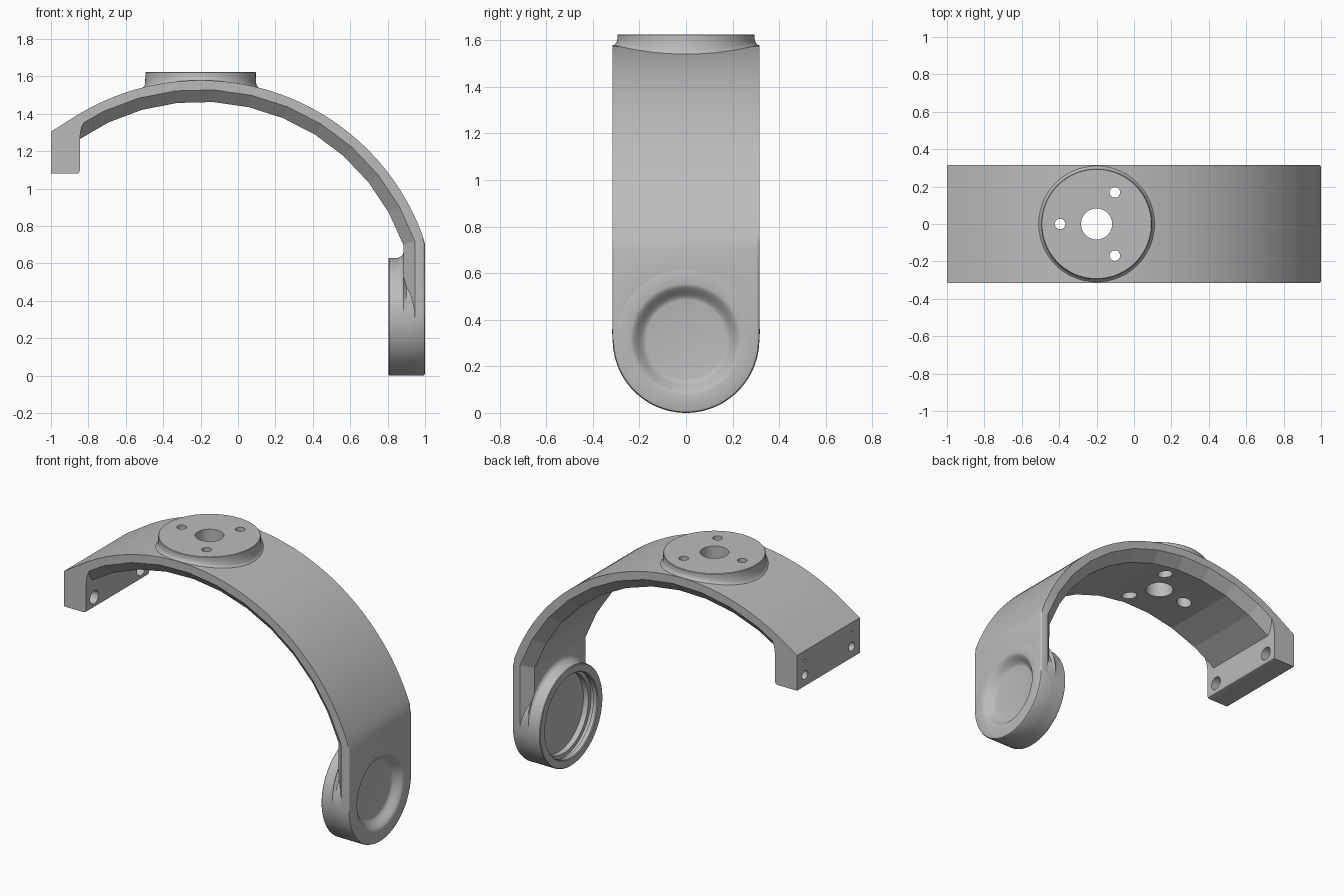
import bpy, bmesh, math
from math import sin, cos, pi, radians, sqrt
from mathutils import Matrix, Vector

cube = bpy.data.objects.get("Cube")
if cube:
    bpy.data.objects.remove(cube, do_unlink=True)

# Main dimensions
HALF = 0.315                 # half width of the arm, also the hub radius
CX, CZ = -0.2, 0.315         # centre of the arch
OUTER, RIM, INNER = 1.264, 1.215, 1.15

grey = bpy.data.materials.new("plain grey")
grey.use_nodes = True
COLOUR = (0.5, 0.5, 0.5, 1)
grey.diffuse_color = COLOUR
grey.node_tree.nodes["Principled BSDF"].inputs["Base Color"].default_value = COLOUR


def make(name, bm):
    bmesh.ops.remove_doubles(bm, verts=bm.verts, dist=1e-5)
    bmesh.ops.recalc_face_normals(bm, faces=bm.faces)
    mesh = bpy.data.meshes.new(name)
    bm.to_mesh(mesh)
    bm.free()
    mesh.materials.append(grey)
    ob = bpy.data.objects.new(name, mesh)
    bpy.context.collection.objects.link(ob)
    return ob


def arc(radius, start, end, steps):
    angles = [radians(start + (end - start) * i / steps) for i in range(steps + 1)]
    return [(CX + radius * cos(a), CZ + radius * sin(a)) for a in angles]


def lathe(name, profile, place, steps=96, warp=None):
    """Revolve (radius, height) points; place turns them into a position."""
    bm = bmesh.new()
    rings = []
    for r, h in profile:
        ring = []
        for i in range(steps):
            a = 2 * pi * i / steps
            rr, hh = warp(r, h, a) if warp else (r, h)
            ring.append(bm.verts.new(place(rr * cos(a), rr * sin(a), hh)))
        rings.append(ring)
    for lo, hi in zip(rings, rings[1:]):
        for i in range(steps):
            j = (i + 1) % steps
            bm.faces.new((lo[i], lo[j], hi[j], hi[i]))
    return make(name, bm)


def drill(target, centre, radius, length, axis):
    bm = bmesh.new()
    turn = Matrix.Rotation(pi / 2, 4, 'Y') if axis == 'X' else Matrix()
    bmesh.ops.create_cone(bm, cap_ends=True, segments=64, radius1=radius, radius2=radius,
                          depth=length, matrix=Matrix.Translation(centre) @ turn)
    cutter = make("cutter", bm)
    cutter.hide_render = True
    mod = target.modifiers.new("hole", 'BOOLEAN')
    mod.operation, mod.solver, mod.object = 'DIFFERENCE', 'EXACT', cutter
    bpy.context.view_layer.objects.active = target
    bpy.ops.object.modifier_apply(modifier=mod.name)
    bpy.data.objects.remove(cutter, do_unlink=True)


def smooth(ob):
    bpy.ops.object.select_all(action='DESELECT')
    ob.select_set(True)
    bpy.context.view_layer.objects.active = ob
    bpy.ops.object.shade_smooth_by_angle(angle=radians(32))


# Curved arm: fine outer skin, coarse inner facets, chamfered underside
outer = [(-1, 1.305)] + arc(OUTER, 122, 20, 51) + [(1, 0.70), (1, CZ)]
rim = [(0.945, CZ)] + arc(RIM, 19.5, 125, 11)
mid = [(0.885, CZ)] + arc(INNER, 19.5, 125, 11)
bm = bmesh.new()
def row(points, y):
    return [bm.verts.new((x, y, z)) for x, z in points]
o1, o2 = row(outer, -HALF), row(outer, HALF)
r1, r2 = row(rim, -HALF), row(rim, HALF)
m1, m2 = row(mid, -0.255), row(mid, 0.255)
for a, b in ((o1, o2), (r1, m1), (m1, m2), (m2, r2)):
    for i in range(len(a) - 1):
        bm.faces.new((a[i], a[i + 1], b[i + 1], b[i]))
bm.faces.new(o1 + r1)
bm.faces.new(o2 + r2)
bm.faces.new((o1[-1], r1[0], m1[0], m2[0], r2[0], o2[-1]))
bm.faces.new((o1[0], r1[-1], m1[-1], m2[-1], r2[-1], o2[0]))
edges = [bm.edges.get((s[i], s[i + 1])) for s in (o1, o2) for i in range(1, len(s) - 1)]
bmesh.ops.bevel(bm, geom=edges, offset=0.012, segments=3, profile=0.5, affect='EDGES')
arm = make("curved_arm", bm)
drill(arm, (0.95, 0, CZ), 0.30, 0.4, 'X')

# Round mounting flange with a small fillet that follows the arm
def follow_arm(r, h, a):
    if r > 0.2951:
        h += CZ + sqrt(OUTER ** 2 - (r * cos(a)) ** 2) - 1.579
    return r, h

flange = lathe("mounting_flange",
               [(0, 1.53), (0.29, 1.53), (0.312, 1.577), (0.304, 1.584), (0.298, 1.592),
                (0.295, 1.603), (0.295, 1.622), (0.292, 1.625), (0, 1.625)],
               lambda u, v, h: (CX + u, v, h), warp=follow_arm)
for part in (arm, flange):
    drill(part, (CX, 0, 1.5), 0.083, 0.6, 'Z')
    for k in range(3):
        a = pi / 3 + k * 2 * pi / 3
        spot = Vector((CX + 0.195 * cos(a), 0.195 * sin(a), 1.5))
        drill(part, spot, 0.028, 0.6, 'Z')
        drill(part, spot - Vector((0, 0, 0.08)), 0.045, 0.24, 'Z')

# Hub: bearing cup on the inner side, shallow dish on the outer side
def flare_top(r, h, a):
    if r > HALF:
        r = HALF + (r - HALF) * max(0, cos(a))
    return r, h

cup = [(0, 0.895), (0.25, 0.895), (0.25, 0.86), (0.275, 0.86), (0.275, 0.835),
       (0.262, 0.835), (0.262, 0.81), (0.267, 0.805), (0.311, 0.805), (HALF, 0.809)]
fillet = [(0.350 - 0.035 * cos(t * pi / 12), 0.85 + 0.035 * sin(t * pi / 12)) for t in range(7)]
back = [(HALF, 0.9), (HALF, 0.988), (0.311, 0.997), (0.303, 1.0)]
dish = []
for i in range(11):
    t = 1 - i / 10
    dish.append((0.17 + 0.07 * t, 0.95 + 0.05 * t * t * (3 - 2 * t)))
hub = lathe("bearing_hub", cup + fillet + back + dish + [(0, 0.95)],
            lambda u, v, h: (h, v, CZ + u), warp=flare_top)

# End block with screw holes and small pin holes
block_side = [(-1, 1.08), (-0.862, 1.08), (-0.850, 1.085), (-0.845, 1.097), (-0.845, 1.27),
              (-0.842, 1.30), (-0.835, 1.33), (-0.82, 1.36), (-0.87, 1.38), (-1, 1.303)]
bm = bmesh.new()
face = bm.faces.new([bm.verts.new((x, -HALF, z)) for x, z in block_side])
new = bmesh.ops.extrude_face_region(bm, geom=[face])["geom"]
bmesh.ops.translate(bm, vec=(0, 2 * HALF, 0),
                    verts=[g for g in new if isinstance(g, bmesh.types.BMVert)])
block = make("end_block", bm)
for side in (-1, 1):
    y = side * 0.235
    drill(block, (-0.92, y, 1.15), 0.028, 0.4, 'X')
    drill(block, (-0.85, y, 1.15), 0.042, 0.14, 'X')
    drill(block, (-1.0, y, 1.24), 0.009, 0.08, 'X')

for ob in (arm, flange, hub, block):
    smooth(ob)

# Keep the underside of the arm faceted
for poly in arm.data.polygons:
    c = poly.center
    if math.hypot(c.x - CX, c.z - CZ) < RIM and abs(poly.normal.y) < 0.9 and c.z > 0.6:
        poly.use_smooth = False
